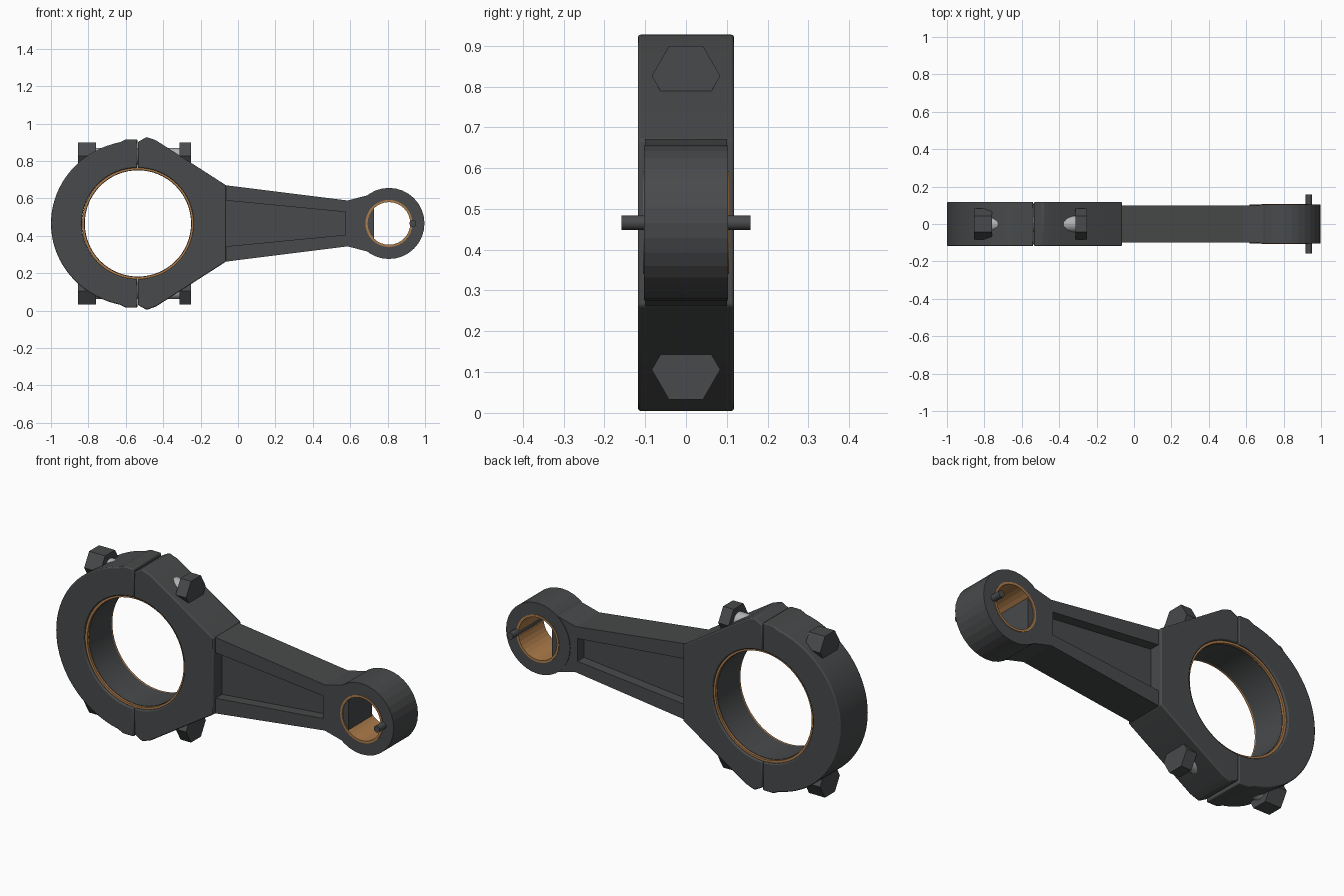
import bpy, bmesh
from math import sin, cos, pi, radians

if "Cube" in bpy.data.objects:
    bpy.data.objects.remove(bpy.data.objects["Cube"])

CZ = 0.466            # height of the long axis
BX, EX = -0.535, 0.807  # big end and small end centres


def material(name, rgb):
    m = bpy.data.materials.new(name)
    m.diffuse_color = (*rgb, 1)
    m.use_nodes = True
    m.node_tree.nodes["Principled BSDF"].inputs["Base Color"].default_value = m.diffuse_color
    return m


DARK = material("dark_steel", (0.065, 0.068, 0.07))
BRONZE = material("bronze", (0.42, 0.2, 0.07))
STEEL = material("bright_steel", (0.45, 0.45, 0.46))


def arc(cx, rx, rz, a0, a1, n):
    """Points (x, z relative to the axis) along an elliptic arc, in degrees."""
    return [(cx + rx * cos(radians(a0 + (a1 - a0) * i / n)),
             rz * sin(radians(a0 + (a1 - a0) * i / n))) for i in range(n + 1)]


def finish(bm, name, mat, smooth=False, bevel=0):
    bmesh.ops.recalc_face_normals(bm, faces=bm.faces[:])
    me = bpy.data.meshes.new(name)
    bm.to_mesh(me)
    bm.free()
    ob = bpy.data.objects.new(name, me)
    bpy.context.collection.objects.link(ob)
    me.materials.append(mat)
    if bevel:
        b = ob.modifiers.new("bevel", 'BEVEL')
        b.width, b.segments, b.angle_limit = bevel, 2, radians(40)
    if smooth:
        bpy.ops.object.select_all(action='DESELECT')
        ob.select_set(True)
        bpy.context.view_layer.objects.active = ob
        bpy.ops.object.shade_smooth_by_angle(angle=radians(25))
    return ob


def plate(name, pts, half, mat=DARK, **kw):
    """Extrude an outline in the x-z plane to y = +-half."""
    bm = bmesh.new()
    f = bm.faces.new([bm.verts.new((x, -half, CZ + z)) for x, z in pts])
    ext = bmesh.ops.extrude_face_region(bm, geom=[f])["geom"]
    bmesh.ops.translate(bm, vec=(0, 2 * half, 0),
                        verts=[v for v in ext if isinstance(v, bmesh.types.BMVert)])
    return finish(bm, name, mat, **kw)


def ring(name, cx, r_in, r_out, half, n, mat, **kw):
    """Closed tube around the y axis."""
    bm = bmesh.new()
    loops = []
    for i in range(n):
        c, s = cos(2 * pi * i / n), sin(2 * pi * i / n)
        loops.append([bm.verts.new((cx + r * c, y, CZ + r * s)) for r, y in
                      ((r_in, -half), (r_out, -half), (r_out, half), (r_in, half))])
    for i in range(n):
        a, b = loops[i], loops[(i + 1) % n]
        for j in range(4):
            k = (j + 1) % 4
            bm.faces.new((a[j], a[k], b[k], b[j]))
    return finish(bm, name, mat, **kw)


def rod(name, axis, start, end, r, n, x=0, z=0, mat=DARK, **kw):
    """Cylinder or prism along x or y, at height z relative to the axis."""
    bm = bmesh.new()
    caps = []
    for t in (start, end):
        row = []
        for i in range(n):
            u, v = r * cos(2 * pi * i / n), r * sin(2 * pi * i / n)
            co = (t, u, CZ + z + v) if axis == 'x' else (x + u, t, CZ + z + v)
            row.append(bm.verts.new(co))
        bm.faces.new(row)
        caps.append(row)
    for i in range(n):
        j = (i + 1) % n
        bm.faces.new((caps[0][i], caps[0][j], caps[1][j], caps[1][i]))
    return finish(bm, name, mat, **kw)


def mirrored(upper):
    """Upper outline followed by its mirror image below the axis."""
    return upper + [(x, -z) for x, z in reversed(upper)]


# Bearing cap: left half of the big end
lug = [(-0.6, 0.45), (-0.538, 0.45)]
outer = arc(BX, 0.465, 0.444, 258, 102, 36)
cap = [(x, -z) for x, z in reversed(lug)] + outer + lug
plate("bearing_cap", cap + arc(BX - 0.003, 0.297, 0.297, 90, 270, 32), 0.118,
      smooth=True, bevel=0.006)

# Right half of the big end, joined to the shank
body = mirrored([(-0.535, 0.436), (-0.488, 0.462), (-0.438, 0.444), (-0.064, 0.204)])
plate("big_end", body + arc(BX, 0.297, 0.297, -90, 90, 32), 0.118,
      smooth=True, bevel=0.006)

# Big end bearing: bronze edges with a dark running surface
ring("big_bearing", BX, 0.286, 0.299, 0.106, 64, BRONZE, smooth=True)
ring("bearing_surface", BX, 0.284, 0.29, 0.094, 64, DARK, smooth=True)

# Shank: flanges around a thinner web
plate("shank_flanges", [(-0.08, 0.206), (0.59, 0.122), (0.59, -0.122), (-0.08, -0.206),
                        (-0.08, -0.124), (0.575, -0.061), (0.575, 0.061), (-0.08, 0.124)], 0.1)
plate("shank_web", mirrored([(-0.08, 0.13), (0.58, 0.068)]), 0.045)
plate("neck", mirrored([(0.585, 0.1225), (0.692, 0.15), (0.727, 0.15)]), 0.1)

# Small end with its bushing and cross pin
ring("small_end", EX, 0.124, 0.19, 0.103, 32, DARK)
ring("small_bushing", EX, 0.114, 0.126, 0.106, 32, BRONZE)
rod("cross_pin", 'y', -0.158, 0.158, 0.018, 16, x=0.935, smooth=True)

# Cap bolts, above and below
for side, s in (("upper", 1), ("lower", -1)):
    z = s * 0.36
    rod(side + "_bolt_shaft", 'x', -0.8, -0.28, 0.044, 20, z=z, mat=STEEL, smooth=True)
    rod(side + "_bolt_head", 'x', -0.855, -0.76, 0.084, 6, z=z)
    rod(side + "_bolt_nut", 'x', -0.312, -0.25, 0.084, 6, z=z)
